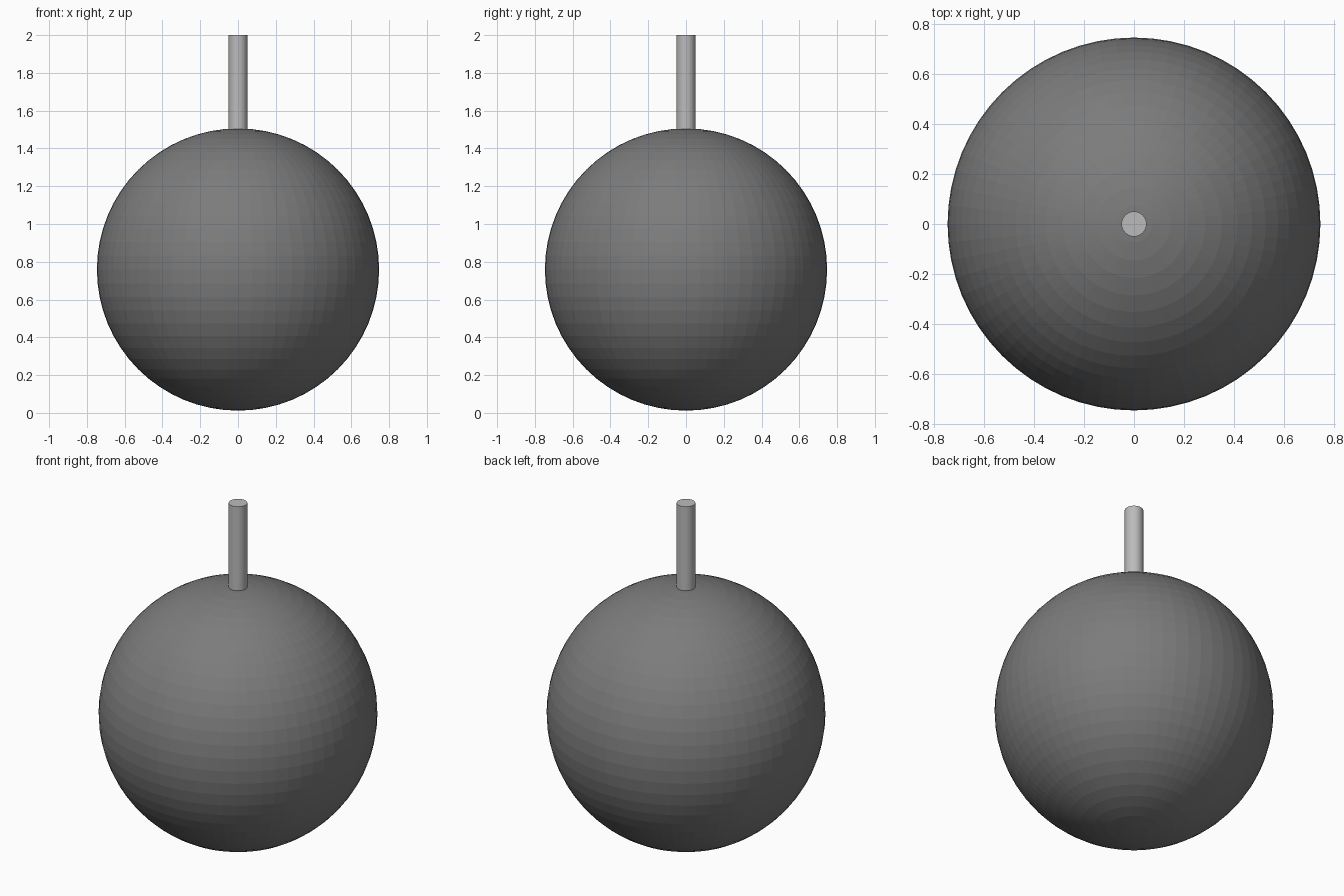
import bpy

if "Cube" in bpy.data.objects:
    bpy.data.objects.remove(bpy.data.objects["Cube"])


def paint(obj, name, value):
    mat = bpy.data.materials.new(name)
    mat.diffuse_color = (value, value, value, 1)
    mat.use_nodes = True
    mat.node_tree.nodes["Principled BSDF"].inputs["Base Color"].default_value = mat.diffuse_color
    obj.data.materials.append(mat)


# Faceted ball
bpy.ops.mesh.primitive_uv_sphere_add(segments=64, ring_count=32, radius=0.747, location=(0, 0, 0.759))
ball = bpy.context.object
ball.name = "ball"
paint(ball, "dark_grey", 0.2)

# Upright stem, sunk slightly into the top of the ball
BOTTOM, TOP = 1.49, 2.0
bpy.ops.mesh.primitive_cylinder_add(vertices=32, radius=0.05, depth=TOP - BOTTOM,
                                    location=(0, 0, (TOP + BOTTOM) / 2))
stem = bpy.context.object
stem.name = "stem"
paint(stem, "light_grey", 0.5)
bpy.ops.object.shade_smooth_by_angle()
